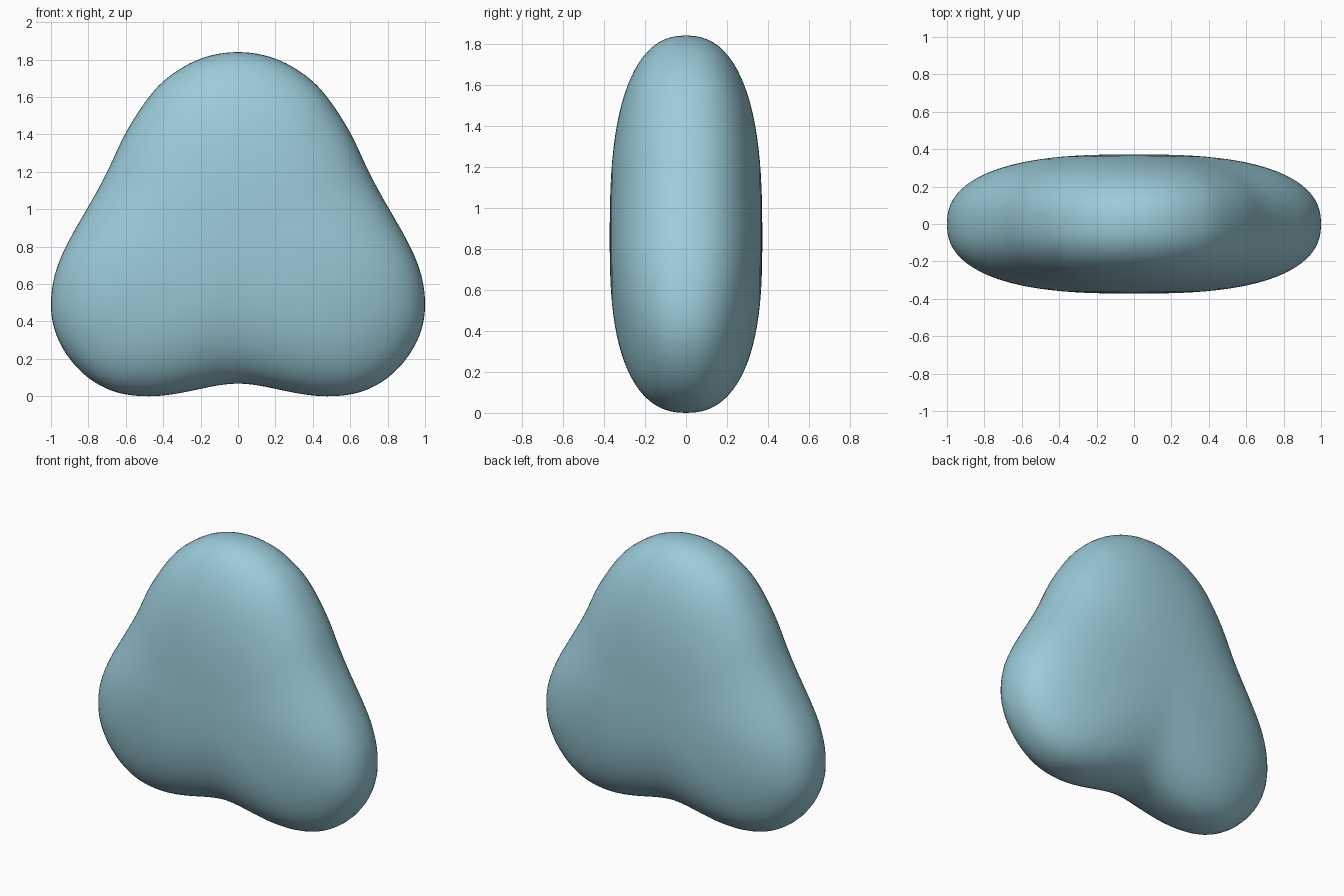
import bpy, bmesh, math
from mathutils import Vector

if "Cube" in bpy.data.objects:
    bpy.data.objects.remove(bpy.data.objects["Cube"])

CENTRE_Z, HALF_DEPTH = 0.85, 0.372
RINGS, SUB = 48, 6

# Right half of the front outline, bottom notch up to the crown (x, z)
half = [(0, .072), (.1, .063), (.2, .043), (.35, .013), (.5, .002), (.66, .025), (.80, .1),
        (.905, .21), (.975, .34), (1, .48), (.98, .65), (.91, .82), (.80, 1.01),
        (.695, 1.2), (.605, 1.4), (.475, 1.6), (.365, 1.71), (.2, 1.805), (0, 1.84)]
ctrl = [Vector(p) for p in half + [(-x, z) for x, z in half[-2:0:-1]]]


def closed_spline(pts, sub):
    """Sample a closed Catmull-Rom curve."""
    n, out = len(pts), []
    for i in range(n):
        a, b, c, d = (pts[(i + k) % n] for k in (-1, 0, 1, 2))
        for s in range(sub):
            t = s / sub
            out.append(0.5 * (2 * b + (c - a) * t + (2 * a - 5 * b + 4 * c - d) * t ** 2
                              + (3 * b - a - 3 * c + d) * t ** 3))
    return out


outline = closed_spline(ctrl, SUB)
n = len(outline)
for _ in range(8):  # relax the outline
    outline = [(outline[i - 1] + 2 * outline[i] + outline[(i + 1) % n]) / 4 for i in range(n)]

# Refit to the exact width and height
wide = max(p.x for p in outline)
low, high = min(p.y for p in outline), max(p.y for p in outline)
outline = [Vector((p.x / wide, (p.y - low) / (high - low) * 1.84)) for p in outline]

# Rounded body: outline shrunk towards front and back poles
bm = bmesh.new()
rings = []
for k in range(1, RINGS):
    phi = math.pi * k / RINGS
    rho = math.sin(phi)
    y = -math.copysign(HALF_DEPTH * max(0, 1 - rho ** 2.7) ** 0.425, math.cos(phi))
    rings.append([bm.verts.new((p.x * rho, y, CENTRE_Z + (p.y - CENTRE_Z) * rho)) for p in outline])
front = bm.verts.new((0, -HALF_DEPTH, CENTRE_Z))
back = bm.verts.new((0, HALF_DEPTH, CENTRE_Z))
for i in range(n):
    j = (i + 1) % n
    bm.faces.new((front, rings[0][i], rings[0][j]))
    bm.faces.new((back, rings[-1][j], rings[-1][i]))
    for a, b in zip(rings, rings[1:]):
        bm.faces.new((a[i], b[i], b[j], a[j]))
bmesh.ops.recalc_face_normals(bm, faces=bm.faces)
for f in bm.faces:
    f.smooth = True

mesh = bpy.data.meshes.new("three_lobed_blob")
bm.to_mesh(mesh)
bm.free()
blob = bpy.data.objects.new("three_lobed_blob", mesh)
bpy.context.collection.objects.link(blob)

mat = bpy.data.materials.new("pale_blue")
mat.diffuse_color = (0.33, 0.60, 0.69, 1)
mat.use_nodes = True
mat.node_tree.nodes["Principled BSDF"].inputs["Base Color"].default_value = mat.diffuse_color
mesh.materials.append(mat)
